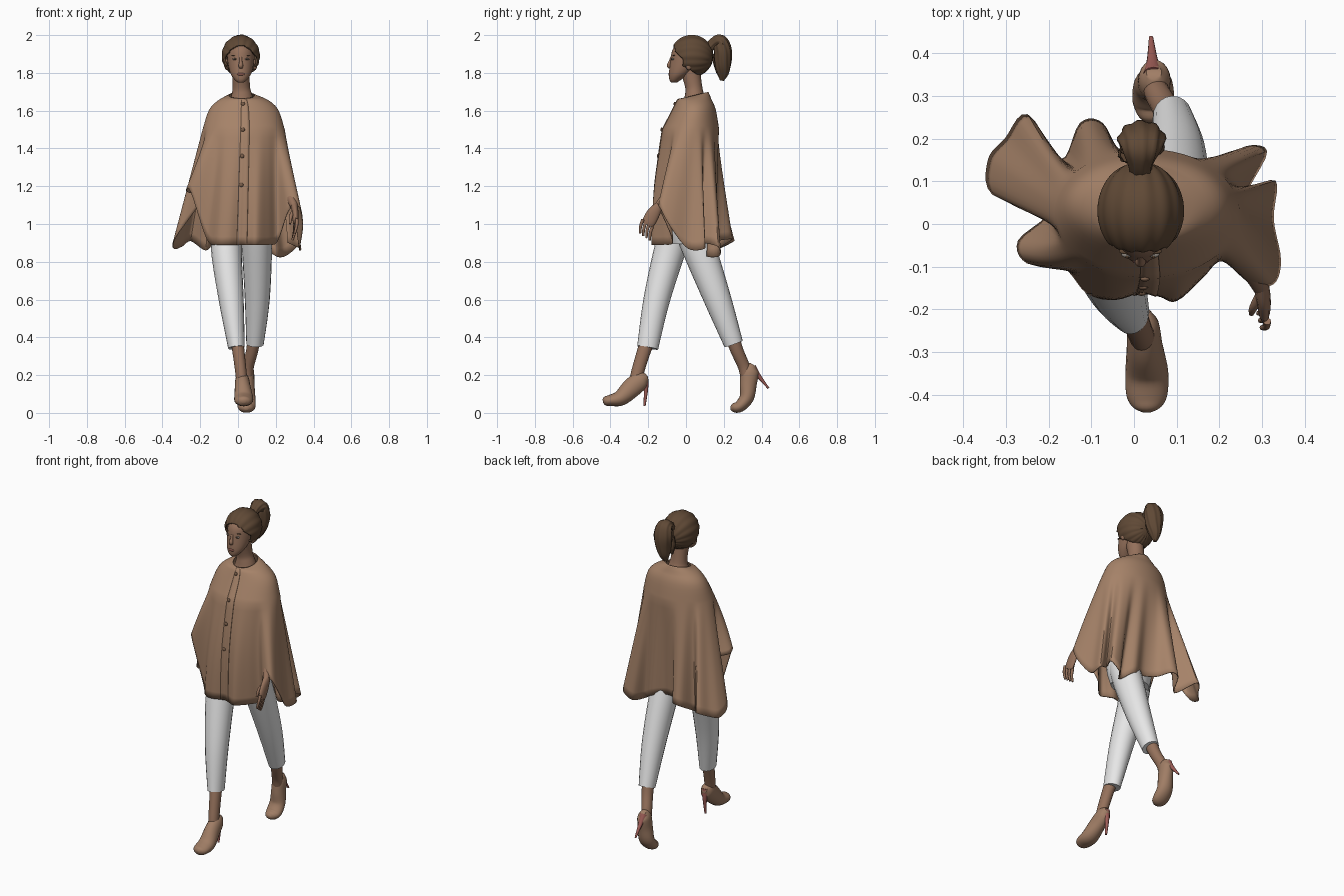
import bpy, bmesh, math
from mathutils import Vector


def material(name, rgb):
    m = bpy.data.materials.new(name)
    m.diffuse_color = (*rgb, 1)
    return m


COAT = material("camel_wool", (0.38, 0.225, 0.14))
SKIN = material("skin", (0.30, 0.165, 0.105))
SHOE = material("tan_leather", (0.35, 0.205, 0.13))
WHITE = material("white_cotton", (0.8, 0.8, 0.8))
HAIR = material("brown_hair", (0.115, 0.066, 0.036))
RED = material("red_heel", (0.34, 0.11, 0.095))
BUTTON = material("dark_button", (0.2, 0.115, 0.07))
LIPS = material("lips", (0.26, 0.10, 0.075))
EYE = material("eye", (0.30, 0.27, 0.24))


def finish(name, bm, mat, thick=0, angle=50):
    bmesh.ops.recalc_face_normals(bm, faces=bm.faces)
    me = bpy.data.meshes.new(name)
    bm.to_mesh(me)
    bm.free()
    me.materials.append(mat)
    for p in me.polygons:
        p.use_smooth = True
    me.set_sharp_from_angle(angle=math.radians(angle))
    ob = bpy.data.objects.new(name, me)
    bpy.context.collection.objects.link(ob)
    if thick:
        mod = ob.modifiers.new("thickness", 'SOLIDIFY')
        mod.thickness = thick
        mod.offset = 0
    return ob


def spline(pts, t, closed=False):
    """Smooth curve through pts at parameter t (in point steps)."""
    n, i = len(pts), math.floor(t)
    if not closed:
        i = min(i, n - 2)
    f = t - i
    pick = (lambda k: pts[k % n]) if closed else (lambda k: pts[max(0, min(n - 1, k))])
    a, b, c, d = (pick(i + k) for k in (-1, 0, 1, 2))
    return [0.5 * (2 * q + (r - p) * f + (2 * p - 5 * q + 4 * r - s) * f * f
                   + (3 * q - p - 3 * r + s) * f ** 3) for p, q, r, s in zip(a, b, c, d)]


def skin_rings(rings, closed=True, caps=False):
    bm = bmesh.new()
    vs = [[bm.verts.new(p) for p in r] for r in rings]
    n = len(vs[0])
    for a, b in zip(vs, vs[1:]):
        for i in range(n if closed else n - 1):
            j = (i + 1) % n
            bm.faces.new((a[i], a[j], b[j], b[i]))
    if caps:
        bm.faces.new(vs[0])
        bm.faces.new(vs[-1])
    return bm


def tube(name, pts, mat, sides=20, steps=5, ripple=0):
    """Tube along pts of (x, y, z, half width, half depth)."""
    rows = [spline(pts, k / steps) for k in range((len(pts) - 1) * steps + 1)]
    rings = []
    for k, (x, y, z, a, b) in enumerate(rows):
        t = (Vector(rows[min(k + 1, len(rows) - 1)][:3]) - Vector(rows[max(k - 1, 0)][:3])).normalized()
        side = (Vector((1, 0, 0)) - t * t.x).normalized()
        up = t.cross(side)
        ring = []
        for i in range(sides):
            w = 2 * math.pi * i / sides
            g = 1 + ripple * math.sin(w * 9 + k * 0.25)
            ring.append(Vector((x, y, z)) + side * a * g * math.cos(w) + up * b * g * math.sin(w))
        rings.append(ring)
    return finish(name, skin_rings(rings, caps=True), mat)


def ball(name, loc, size, mat):
    bm = bmesh.new()
    bmesh.ops.create_uvsphere(bm, u_segments=16, v_segments=10, radius=1)
    for v in bm.verts:
        v.co = Vector([c * s + l for c, s, l in zip(v.co, size, loc)])
    return finish(name, bm, mat)


# Cape: round shoulders flowing into a folded hem (hem counterclockwise from front centre)
HEM = [(.015, -.15, .89), (.06, -.167, .89), (.10, -.178, .89), (.16, -.12, .89), (.21, -.07, .91),
       (.268, -.135, 1.07), (.325, -.14, 1.09), (.342, -.085, .99), (.325, .01, .87), (.33, .10, .87),
       (.265, .075, .90), (.31, .17, .88), (.25, .175, .83), (.20, .11, .83), (.13, .155, .88),
       (.05, .13, .90), (-.03, .16, .91), (-.075, .235, .92), (-.125, .235, .91), (-.17, .15, .86),
       (-.25, .255, .91), (-.30, .20, .88), (-.34, .15, .87), (-.33, .07, .93), (-.20, .03, 1.12),
       (-.27, -.04, 1.17), (-.25, -.09, 1.17), (-.165, -.10, .92), (-.11, -.16, .89), (-.05, -.175, .89)]
YOKE = [(1.68, .02, .045, .068, .072), (1.657, .028, .045, .125, .088),
        (1.605, .03, .043, .18, .112), (1.50, .03, .025, .215, .148)]


def cape(u, v):
    """Cape surface: u in hem steps, v 0..3 over the shoulders, 3..4 down to the hem."""
    w = 2 * math.pi * u / len(HEM) - math.pi / 2
    z, cx, cy, rx, ry = spline(YOKE, min(v, 3))
    top = Vector((cx + rx * math.cos(w), cy + ry * math.sin(w), z))
    top.z += 0.25 * (top.y - cy) * max(0, 1 - v)
    if v <= 3:
        return top
    s = v - 3
    p = top.lerp(Vector(spline(HEM, u, True)), s)
    p.y -= 0.02 * math.sin(math.pi * s) * max(0, -math.sin(w))
    return p


levels = [k / 4 for k in range(12)] + [3 + k / 14 for k in range(15)]
finish("cape", skin_rings([[cape(i / 5, v) for i in range(150)] for v in levels]), COAT, 0.005)

# Button placket and buttons on the cape front
strip = [[cape(-0.35 + 0.35 * i, v) + Vector((0, -.004, 0)) for i in range(4)] for v in levels[1:]]
finish("placket", skin_rings(strip, closed=False), COAT, 0.003)
for v in (1.5, 3.0, 3.23, 3.48):
    p = cape(-0.1, v)
    ball("button", (p.x, p.y - .006, p.z), (.011, .006, .011), BUTTON)

# Trousers
tube("hips", [(.03, .0, 1.12, .12, .10), (.03, -.005, 1.0, .14, .11), (.025, -.005, .90, .12, .09)], WHITE)
tube("front_trouser_leg", [(-.045, -.03, 1.02, .08, .09), (-.062, -.08, .88, .082, .085),
                           (-.036, -.155, .6, .066, .07), (-.008, -.203, .345, .044, .056)], WHITE)
tube("back_trouser_leg", [(.09, .01, 1.02, .08, .09), (.10, .065, .88, .08, .09),
                          (.102, .168, .6, .066, .072), (.09, .252, .365, .046, .051)], WHITE)

# Shins
tube("front_shin", [(-.01, -.19, .42, .036, .04), (.003, -.225, .32, .032, .036),
                    (.015, -.255, .22, .030, .034), (.02, -.265, .17, .03, .035)], SKIN)
tube("back_shin", [(.09, .235, .43, .036, .04), (.075, .27, .33, .032, .034),
                   (.055, .305, .25, .030, .032), (.05, .32, .20, .03, .033)], SKIN)

# High-heeled shoes
tube("front_shoe", [(.02, -.205, .19, .018, .018), (.022, -.235, .175, .036, .046),
                    (.025, -.285, .135, .042, .052), (.03, -.345, .080, .050, .042),
                    (.03, -.40, .066, .048, .030), (.03, -.428, .063, .034, .024),
                    (.03, -.44, .061, .012, .010)], SHOE)
tube("front_heel", [(.02, -.222, .19, .024, .022), (.02, -.212, .13, .013, .012),
                    (.02, -.22, .037, .006, .006)], RED, 12)
tube("back_shoe", [(.047, .355, .255, .018, .018), (.048, .34, .225, .036, .046),
                   (.047, .33, .155, .040, .045), (.045, .322, .082, .047, .038),
                   (.045, .285, .035, .048, .031), (.044, .252, .027, .034, .024),
                   (.044, .236, .025, .012, .010)], SHOE)
tube("back_heel", [(.045, .35, .24, .024, .022), (.043, .385, .195, .013, .012),
                   (.04, .437, .13, .005, .005)], RED, 12)

# Forearm, hand and fingers
tube("forearm", [(.21, .02, 1.32, .036, .036), (.252, -.065, 1.20, .028, .028),
                 (.297, -.145, 1.095, .021, .022)], SKIN)
tube("palm", [(.297, -.14, 1.10, .019, .022), (.303, -.170, 1.06, .017, .034),
              (.305, -.195, 1.015, .015, .036), (.305, -.205, .995, .011, .03)], SKIN, 16)
for i in range(4):
    y, z, x = -.228 + .017 * i, 1.025 - .012 * i, .312 - .004 * i
    tube("finger", [(x, y, z, .009, .009), (x - .002, y - .012, z - .035, .0085, .0085),
                    (x - .012, y - .015, z - .075, .006, .006)], SKIN, 10, 3)
tube("thumb", [(.295, -.165, 1.07, .011, .011), (.28, -.195, 1.04, .010, .010),
               (.275, -.21, 1.0, .006, .006)], SKIN, 10, 3)

# Neck and head
tube("neck", [(.02, .05, 1.63, .075, .07), (.02, .045, 1.68, .056, .052),
              (.017, .04, 1.73, .046, .045), (.015, .02, 1.83, .048, .054)], SKIN, 24)
head = [(1.748, -.064, .014, .014), (1.765, -.056, .034, .032), (1.80, -.032, .056, .058),
        (1.86, .005, .070, .088), (1.92, .022, .071, .094), (1.955, .03, .052, .072), (1.975, .03, .02, .03)]
rings = []
for k in range(37):
    z, y, a, b = spline(head, k / 6)
    rings.append([(.015 + a * math.cos(i * math.pi / 16), y + b * math.sin(i * math.pi / 16), z)
                  for i in range(32)])
finish("head", skin_rings(rings, caps=True), SKIN)
tube("nose", [(.015, -.074, 1.885, .007, .007), (.015, -.082, 1.86, .008, .010),
              (.015, -.089, 1.838, .013, .012), (.015, -.082, 1.824, .008, .005)], SKIN, 12)
ball("lips", (.015, -.086, 1.793), (.020, .008, .008), LIPS)
for s in (-1, 1):
    ball("eye", (.015 + s * .031, -.070, 1.873), (.014, .009, .005), EYE)
    ball("pupil", (.015 + s * .031, -.0765, 1.873), (.005, .004, .0045), HAIR)
    ball("eyebrow", (.015 + s * .032, -.064, 1.893), (.018, .007, .003), HAIR)
    ball("ear", (.015 + s * .076, .015, 1.845), (.011, .018, .03), SKIN)

# Hair cap combed back, open around the face and nape
bm = bmesh.new()
bmesh.ops.create_uvsphere(bm, u_segments=96, v_segments=64, radius=1)
for v in bm.verts:
    g = 1 + 0.014 * math.sin(16 * math.atan2(v.co.x, v.co.z + 0.3))
    v.co = Vector((.015 + v.co.x * .096 * g, .031 + v.co.y * .108 * g, 1.89 + v.co.z * .105 * g))
gone = []
for f in bm.faces:
    c = f.calc_center_median()
    line = 1.945 - 9 * (c.x - .015) ** 2
    if (c.y < -.015 and c.z < line) or c.z < 1.84 - 0.6 * max(0, c.y + .015):
        gone.append(f)
bmesh.ops.delete(bm, geom=gone, context='FACES')
finish("hair", bm, HAIR, 0.01, 35)

# Ponytail, with a loose lower lock
tube("ponytail", [(.015, .115, 1.925, .024, .024), (.015, .145, 1.955, .030, .028),
                  (.017, .180, 1.965, .048, .038), (.018, .195, 1.915, .056, .046),
                  (.016, .194, 1.85, .046, .044), (.010, .195, 1.80, .030, .032),
                  (.005, .19, 1.76, .010, .010)], HAIR, 40, 5, 0.06)
tube("ponytail_lock", [(-.01, .165, 1.90, .022, .022), (-.02, .165, 1.85, .018, .02),
                       (-.022, .168, 1.80, .007, .008)], HAIR, 20, 5, 0.08)
